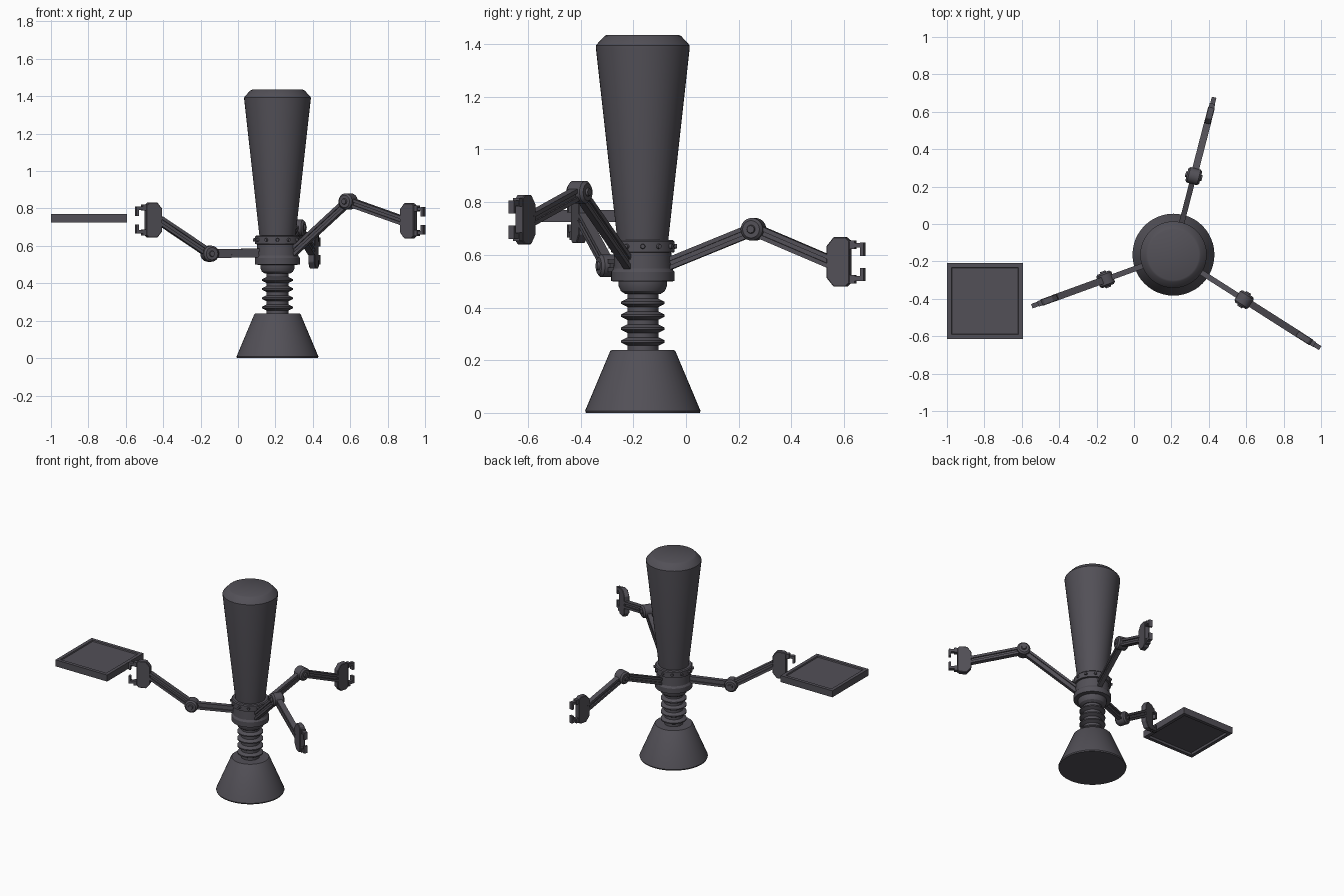
import bpy, bmesh, math
from mathutils import Matrix, Vector

if "Cube" in bpy.data.objects:
    bpy.data.objects.remove(bpy.data.objects["Cube"])

AXIS = Vector((0.211, -0.164, 0))          # centre line of the machine
mat = bpy.data.materials.new("dark_metal")
mat.diffuse_color = (0.085, 0.08, 0.095, 1)
mat.use_nodes = True
mat.node_tree.nodes["Principled BSDF"].inputs["Base Color"].default_value = mat.diffuse_color


def finish(name, bm, smooth=True, turn=0.0, loc=AXIS, bevel=0.0):
    bmesh.ops.recalc_face_normals(bm, faces=bm.faces)
    me = bpy.data.meshes.new(name)
    bm.to_mesh(me)
    bm.free()
    ob = bpy.data.objects.new(name, me)
    bpy.context.collection.objects.link(ob)
    ob.location, ob.rotation_euler.z = loc, turn
    me.materials.append(mat)
    if bevel:
        m = ob.modifiers.new("bevel", 'BEVEL')
        m.width, m.segments = bevel, 1
    if smooth:
        bpy.ops.object.select_all(action='DESELECT')
        bpy.context.view_layer.objects.active = ob
        ob.select_set(True)
        bpy.ops.object.shade_smooth_by_angle(angle=math.radians(30))
    return ob


def lathe(name, profile, n=48):
    bm = bmesh.new()
    vs = [bm.verts.new((r, 0, z)) for r, z in profile]
    es = [bm.edges.new(p) for p in zip(vs, vs[1:])]
    bmesh.ops.spin(bm, geom=vs + es, cent=(0, 0, 0), axis=(0, 0, 1),
                   angle=2 * math.pi, steps=n, use_merge=True)
    bmesh.ops.remove_doubles(bm, verts=bm.verts, dist=1e-5)
    return finish(name, bm)


def box(bm, size, m):
    bmesh.ops.create_cube(bm, size=1, matrix=m @ Matrix.Diagonal((*size, 1)))


def cyl(bm, r, depth, m, n=20, r2=None):
    bmesh.ops.create_cone(bm, cap_ends=True, segments=n, radius1=r,
                          radius2=r if r2 is None else r2, depth=depth, matrix=m)


# Base, ribbed neck, collar and tapered body
lathe("base", [(0, 0), (0.216, 0), (0.219, 0.008), (0.124, 0.234), (0.119, 0.238), (0, 0.238)])
neck = [(0, 0.23), (0.059, 0.23)]
for i in range(4):
    z = 0.271 + 0.049 * i
    neck += [(0.059, z - 0.016), (0.083, z - 0.004), (0.083, z + 0.004), (0.059, z + 0.016)]
lathe("ribbed_neck", neck + [(0.059, 0.47), (0, 0.47)])
lathe("collar", [(0, 0.452), (0.068, 0.452), (0.083, 0.462), (0.092, 0.482), (0.092, 0.498),
                 (0.12, 0.5), (0.12, 0.535), (0.111, 0.548), (0.108, 0.608), (0.12, 0.61),
                 (0.12, 0.65), (0.114, 0.656), (0, 0.656)])
lathe("body", [(0, 0.64), (0.095, 0.64), (0.178, 1.384), (0.178, 1.394), (0.172, 1.402),
               (0.146, 1.43), (0.136, 1.435), (0, 1.435)])

# Ring of bolts on the collar
bm = bmesh.new()
for i in range(12):
    m = Matrix.Rotation(i * math.tau / 12, 4, 'Z') @ Matrix.Translation((0.121, 0, 0.632)) \
        @ Matrix.Rotation(math.pi / 2, 4, 'Y')
    cyl(bm, 0.011, 0.018, m, 12, 0.008)
finish("collar_bolts", bm)


def beam(name, a, b, width, turn):
    """I-section bar between two points (radius, z): thin web and two rails."""
    bm = bmesh.new()
    a, b = Vector((a[0], 0, a[1])), Vector((b[0], 0, b[1]))
    d = b - a
    m = Matrix.Translation((a + b) / 2) @ Matrix.Rotation(-math.atan2(d.z, d.x), 4, 'Y')
    box(bm, (d.length, width * 0.5, 0.03), m)
    for s in (-1, 1):
        box(bm, (d.length, width, 0.016), m @ Matrix.Translation((0, 0, s * 0.0155)))
    finish(name, bm, False, turn)


def arm(label, degrees, elbow, tip, hand_z):
    turn = math.radians(degrees)
    palm = tip - 0.145
    beam(label + "_upper_arm", (0.095, 0.563), elbow, 0.029, turn)
    beam(label + "_forearm", elbow, (palm + 0.01, hand_z), 0.037, turn)
    # Elbow hub with end caps
    bm = bmesh.new()
    m = Matrix.Translation((elbow[0], 0, elbow[1])) @ Matrix.Rotation(math.pi / 2, 4, 'X')
    cyl(bm, 0.043, 0.056, m, 24)
    for s in (-1, 1):
        up = m if s > 0 else m @ Matrix.Rotation(math.pi, 4, 'X')
        cyl(bm, 0.043, 0.01, up @ Matrix.Translation((0, 0, 0.033)), 24, 0.033)
        cyl(bm, 0.018, 0.012, up @ Matrix.Translation((0, 0, 0.04)), 12, 0.014)
    finish(label + "_elbow", bm, True, turn)
    # Palm plate with cut inner corners
    bm = bmesh.new()
    half = [(0, 0.06), (0.028, 0.094), (0.075, 0.094), (0.09, 0.08)]
    outline = half + [(x, -z) for x, z in reversed(half)]
    f = bm.faces.new([bm.verts.new((palm + x, -0.018, hand_z + z)) for x, z in outline])
    g = bmesh.ops.extrude_face_region(bm, geom=[f])["geom"]
    bmesh.ops.translate(bm, vec=(0, 0.036, 0),
                        verts=[v for v in g if isinstance(v, bmesh.types.BMVert)])
    finish(label + "_palm", bm, False, turn, bevel=0.003)
    # Hooked fingers, above and below
    bm = bmesh.new()
    for s in (-1, 1):
        box(bm, (0.068, 0.025, 0.018), Matrix.Translation((tip - 0.034, 0, hand_z + s * 0.063)))
        box(bm, (0.015, 0.025, 0.05), Matrix.Translation((tip - 0.0075, 0, hand_z + s * 0.048)))
        box(bm, (0.03, 0.03, 0.032), Matrix.Translation((tip - 0.05, 0, hand_z + s * 0.066)))
    finish(label + "_fingers", bm, False, turn)


arm("right", -32.5, (0.448, 0.838), 0.93, 0.734)
arm("back", 75.5, (0.434, 0.697), 0.869, 0.573)
arm("left", 200, (0.386, 0.558), 0.806, 0.738)

# Square tray, panel recessed on both faces
bm = bmesh.new()
box(bm, (0.405, 0.405, 0.046), Matrix.Identity(4))
bm.normal_update()
for f in [f for f in bm.faces if abs(f.normal.z) > 0.9]:
    s = 1 if f.normal.z > 0 else -1
    bmesh.ops.inset_region(bm, faces=[f], thickness=0.033)
    bmesh.ops.inset_region(bm, faces=[f], thickness=0.004)
    bmesh.ops.translate(bm, verts=f.verts, vec=(0, 0, -s * (0.008 if s > 0 else 0.015)))
finish("tray", bm, False, loc=Vector((-0.797, -0.412, 0.748)))
